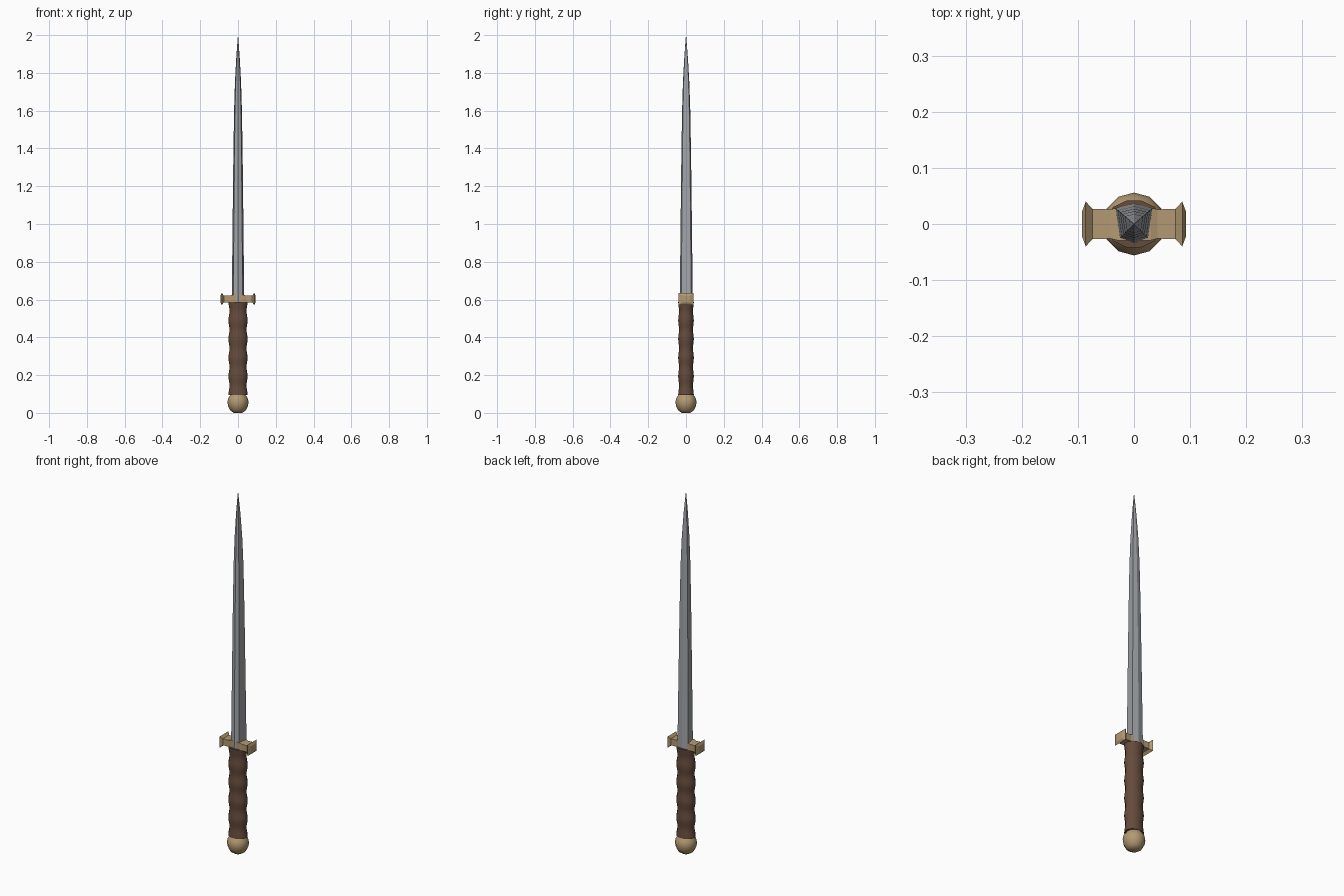
import bpy, math

if "Cube" in bpy.data.objects:
    bpy.data.objects.remove(bpy.data.objects["Cube"])


def mat(name, rgb):
    m = bpy.data.materials.new(name)
    m.diffuse_color = (*rgb, 1)
    m.use_nodes = True
    m.node_tree.nodes["Principled BSDF"].inputs["Base Color"].default_value = m.diffuse_color
    return m


def loft(name, rings, material, smooth=False):
    """Skin a list of equal-length point rings and cap both ends."""
    n = len(rings[0])
    verts = [p for r in rings for p in r]
    faces = [(i * n + j, i * n + (j + 1) % n, (i + 1) * n + (j + 1) % n, (i + 1) * n + j)
             for i in range(len(rings) - 1) for j in range(n)]
    faces += [tuple(reversed(range(n))), tuple(range(len(verts) - n, len(verts)))]
    me = bpy.data.meshes.new(name)
    me.from_pydata(verts, [], faces)
    me.validate()
    ob = bpy.data.objects.new(name, me)
    bpy.context.collection.objects.link(ob)
    if material:
        me.materials.append(material)
    bpy.ops.object.select_all(action='DESELECT')
    bpy.context.view_layer.objects.active = ob
    ob.select_set(True)
    bpy.ops.object.mode_set(mode='EDIT')
    bpy.ops.mesh.select_all(action='SELECT')
    bpy.ops.mesh.normals_make_consistent(inside=False)
    bpy.ops.object.mode_set(mode='OBJECT')
    if smooth:
        bpy.ops.object.shade_smooth_by_angle(angle=math.radians(50))
    return ob


def ellipse(rx, ry, z, n, turn=0.0):
    return [(rx * math.cos(turn + math.tau * k / n),
             ry * math.sin(turn + math.tau * k / n), z) for k in range(n)]


brass = mat("brass", (0.45, 0.32, 0.17))
leather = mat("leather", (0.13, 0.07, 0.045))
steel = mat("steel", (0.36, 0.37, 0.39))

# pommel: faceted ball with a shallow domed base
pommel = [(0.0, 0.022), (0.012, 0.040), (0.035, 0.052), (0.058, 0.056),
          (0.080, 0.051), (0.100, 0.036)]
loft("pommel", [ellipse(r, r, z, 12) for z, r in pommel], brass, True)

# grip: oval, five swells along its length
z0, z1, swells, steps = 0.095, 0.588, 5, 30
rings = []
for i in range(steps + 1):
    t = i / steps
    s = 1 + 0.06 * math.cos(math.tau * swells * t)
    rings.append(ellipse(0.0495 * s, 0.0405 * s, z0 + (z1 - z0) * t, 12, math.pi / 12))
loft("grip", rings, leather, True)

# crossguard: bar flaring into domed end plates
half = [(0.0, 0.030, 0.024), (0.030, 0.029, 0.022), (0.042, 0.026, 0.018),
        (0.074, 0.027, 0.018), (0.086, 0.040, 0.031), (0.093, 0.021, 0.018)]
stations = [(-x, y, z) for x, y, z in reversed(half[1:])] + half
loft("crossguard", [[(x, -y, 0.603 - z), (x, y, 0.603 - z),
                     (x, y, 0.603 + z), (x, -y, 0.603 + z)] for x, y, z in stations], brass)

# blade: thick six-sided section tapering to a point
section = [(0.025, -0.025), (0.033, 0.028), (0, 0.036),
           (-0.033, 0.028), (-0.025, -0.025), (0, -0.033)]
taper = [(0.59, 1.0), (1.0, 0.87), (1.35, 0.75), (1.6, 0.63), (1.75, 0.49),
         (1.88, 0.28), (1.95, 0.13), (2.0, 0.01)]
loft("blade", [[(x * s, y * s, z) for x, y in section] for z, s in taper], steel)
